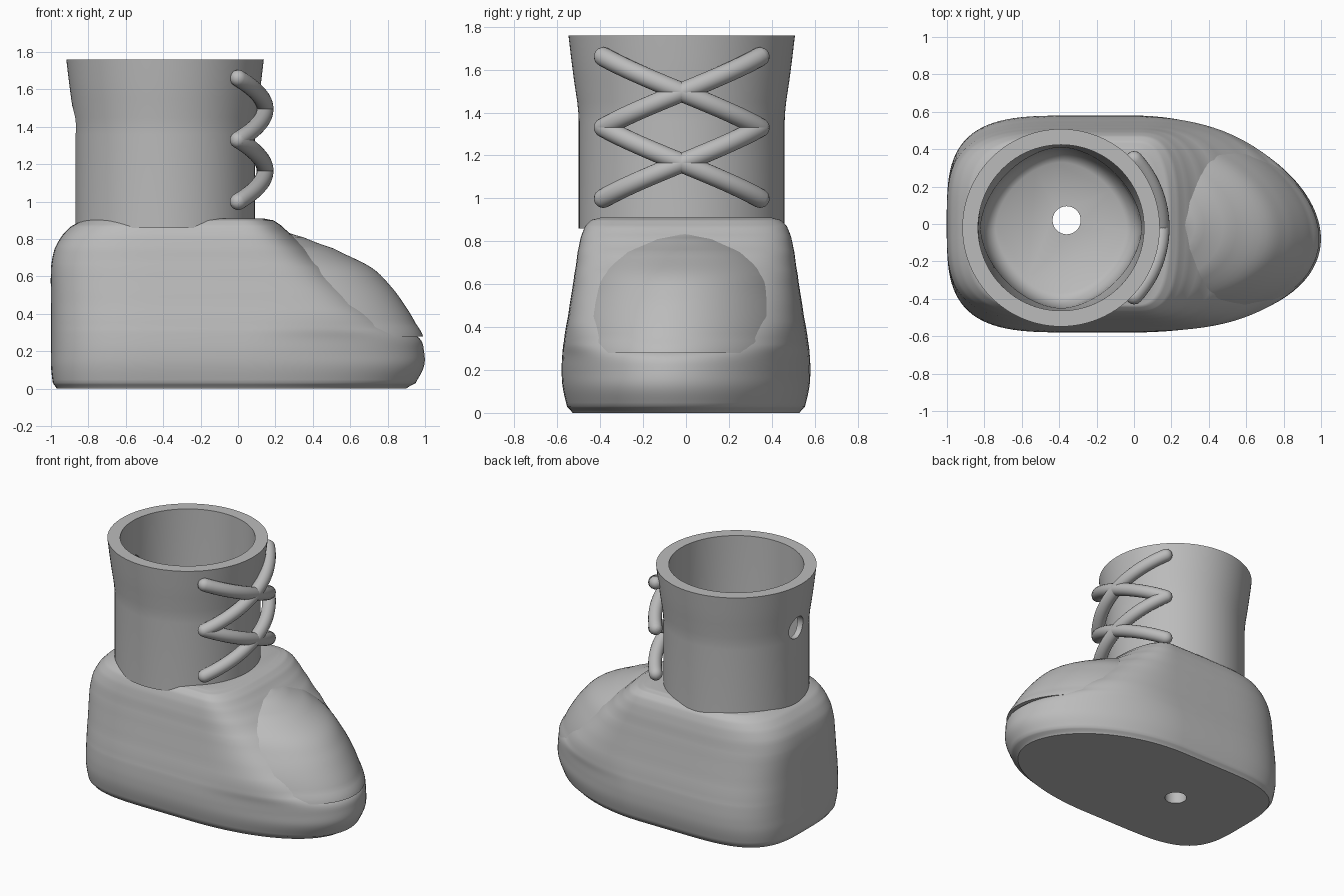
import bpy, bmesh, math
from mathutils import Vector

if "Cube" in bpy.data.objects:
    bpy.data.objects.remove(bpy.data.objects["Cube"])

grey = bpy.data.materials.new("plain grey")
grey.use_nodes = True
colour = (0.5, 0.5, 0.5, 1)
grey.diffuse_color = colour
grey.node_tree.nodes["Principled BSDF"].inputs["Base Color"].default_value = colour

SIDES = 96
SHAFT = Vector((-0.39, -0.02, 0))


def smooth_levels(levels, steps=5):
    """Catmull-Rom interpolation through rows of section settings."""
    rows = [Vector(r) for r in levels]
    out = []
    for i in range(len(rows) - 1):
        a, b, c, d = (rows[max(i - 1, 0)], rows[i], rows[i + 1],
                      rows[min(i + 2, len(rows) - 1)])
        for k in range(steps):
            t = k / steps
            row = b + (c - a) * (t / 2) + (2 * a - 5 * b + 4 * c - d) * (t * t / 2) \
                + (3 * b - a - 3 * c + d) * (t ** 3 / 2)
            row[0] = b[0] + (c[0] - b[0]) * t
            out.append(row)
    return out + [rows[-1]]


def loft(name, rings):
    """Closed solid skinned through a stack of rings."""
    bm = bmesh.new()
    loops = [[bm.verts.new(p) for p in ring] for ring in rings]
    n = len(loops[0])
    for low, high in zip(loops, loops[1:]):
        for i in range(n):
            j = (i + 1) % n
            bm.faces.new((low[i], low[j], high[j], high[i]))
    bm.faces.new(loops[0][::-1])
    bm.faces.new(loops[-1])
    bmesh.ops.recalc_face_normals(bm, faces=bm.faces[:])
    mesh = bpy.data.meshes.new(name)
    bm.to_mesh(mesh)
    bm.free()
    obj = bpy.data.objects.new(name, mesh)
    bpy.context.collection.objects.link(obj)
    mesh.materials.append(grey)
    return obj


def foot_ring(z, back, front, width, power):
    """Plan section: squarish heel, straight sides, rounded toe bent to one side."""
    pts = []
    for i in range(SIDES):
        t = 2 * math.pi * (i + 0.5) / SIDES
        c, s = math.cos(t), math.sin(t)
        e = 2 / power if c > 0 else 2 / 3.5
        x = front * c ** e if c > 0 else -0.3 + (back + 0.3) * (-c) ** e
        y = math.copysign(width * abs(s) ** e, s)
        pts.append((x, y - 0.08 * max(x, 0) ** 2, z))
    return pts


def round_ring(z, radius, power=2.0, centre=SHAFT):
    pts = []
    for i in range(SIDES):
        t = 2 * math.pi * i / SIDES
        c, s = math.cos(t), math.sin(t)
        pts.append((centre.x + radius * math.copysign(abs(c) ** (2 / power), c),
                    centre.y + radius * math.copysign(abs(s) ** (2 / power), s), z))
    return pts


def finish(obj, cutters=(), angle=40):
    bpy.ops.object.select_all(action='DESELECT')
    obj.select_set(True)
    bpy.context.view_layer.objects.active = obj
    for cutter in cutters:
        mod = obj.modifiers.new("cut", 'BOOLEAN')
        mod.operation, mod.solver, mod.object = 'DIFFERENCE', 'EXACT', cutter
        bpy.ops.object.modifier_apply(modifier=mod.name)
    bpy.ops.object.shade_smooth_by_angle(angle=math.radians(angle))


# Foot: height, heel x, toe x, half width, toe squareness
foot = loft("foot", [foot_ring(*r) for r in smooth_levels([
    (0.00, -0.97, 0.90, 0.53, 2.0),
    (0.03, -0.99, 0.95, 0.555, 2.0),
    (0.12, -1.0, 0.995, 0.575, 2.0),
    (0.20, -1.0, 0.995, 0.58, 2.0),
    (0.27, -1.0, 0.97, 0.577, 2.1),
    (0.33, -1.0, 0.86, 0.57, 2.5),
    (0.45, -1.0, 0.70, 0.55, 3.0),
    (0.65, -1.0, 0.49, 0.52, 3.0),
    (0.75, -0.98, 0.37, 0.505, 3.0),
    (0.82, -0.94, 0.29, 0.49, 3.0),
    (0.87, -0.89, 0.235, 0.47, 3.0),
    (0.90, -0.83, 0.19, 0.44, 2.8),
    (0.91, -0.78, 0.14, 0.40, 2.6)])])

# Toe cap with a small overhanging lip
toe_cap = loft("toe_cap", [foot_ring(*r) for r in smooth_levels([
    (0.28, -0.3, 0.99, 0.568, 2.0),
    (0.35, -0.3, 0.95, 0.56, 2.0),
    (0.45, -0.3, 0.89, 0.54, 2.0),
    (0.55, -0.3, 0.815, 0.50, 2.0),
    (0.65, -0.3, 0.71, 0.45, 2.0),
    (0.75, -0.3, 0.51, 0.36, 2.0),
    (0.81, -0.3, 0.35, 0.24, 2.0),
    (0.84, -0.3, 0.26, 0.12, 2.0)])])

# Shaft: straight lower part, flared top
shaft = loft("shaft", [round_ring(z, r) for z, r in (
    (0.86, 0.48), (1.36, 0.48), (1.40, 0.482), (1.45, 0.487),
    (1.55, 0.502), (1.65, 0.515), (1.76, 0.528))])

# Helpers that hollow the boot and pierce the sole and heel side
cavity = loft("cavity_cutter", [round_ring(z, r, p) for z, r, p in (
    (0.15, 0.35, 1.75), (0.18, 0.39, 1.75), (0.25, 0.42, 1.75),
    (0.85, 0.43, 1.75), (1.00, 0.435, 1.85), (1.30, 0.44, 2.0),
    (1.90, 0.445, 2.0))])
drain = loft("drain_cutter", [round_ring(z, 0.075, 2.0, Vector((-0.36, 0.02, 0)))
                              for z in (-0.1, 0.4)])
peg = loft("peg_hole_cutter", [[(x, SHAFT.y + p[1], 1.43 + p[0]) for p in
                                round_ring(0, 0.08, 2.0, Vector((0, 0, 0)))]
                               for x in (-1.1, -0.6)])

finish(foot, (cavity, drain))
finish(toe_cap, (cavity,))
finish(shaft, (cavity, peg))
for cutter in (cavity, drain, peg):
    cutter.hide_render = True
    cutter.hide_set(True)


# Crossed laces wrapped around the shaft, with rounded ends
def lace(name, z_start, z_end):
    path, tube, spread = 24, 0.045, math.radians(43)
    pts = []
    for i in range(path + 1):
        t = i / path
        a = spread * (2 * t - 1)
        pts.append(SHAFT + Vector((0.535 * math.cos(a), 0.535 * math.sin(a),
                                   z_start + (z_end - z_start) * t)))
    stations = []
    first, last = (pts[1] - pts[0]).normalized(), (pts[-1] - pts[-2]).normalized()
    bulge = [math.radians(d) for d in (85, 65, 45, 22)]
    stations += [(pts[0] - first * tube * math.sin(b), first, tube * math.cos(b)) for b in bulge]
    for i, p in enumerate(pts):
        d = (pts[min(i + 1, path)] - pts[max(i - 1, 0)]).normalized()
        stations.append((p, d, tube))
    stations += [(pts[-1] + last * tube * math.sin(b), last, tube * math.cos(b))
                 for b in reversed(bulge)]
    rings = []
    for p, d, r in stations:
        u = d.cross(Vector((0, 0, 1))).normalized()
        v = u.cross(d)
        rings.append([p + (u * math.cos(k * math.pi / 10) + v * math.sin(k * math.pi / 10)) * r
                      for k in range(20)])
    finish(loft(name, rings), angle=60)


for label, low in (("lower", 1.0), ("upper", 1.33)):
    lace(label + "_lace_rising", low, low + 0.33)
    lace(label + "_lace_falling", low + 0.33, low)
